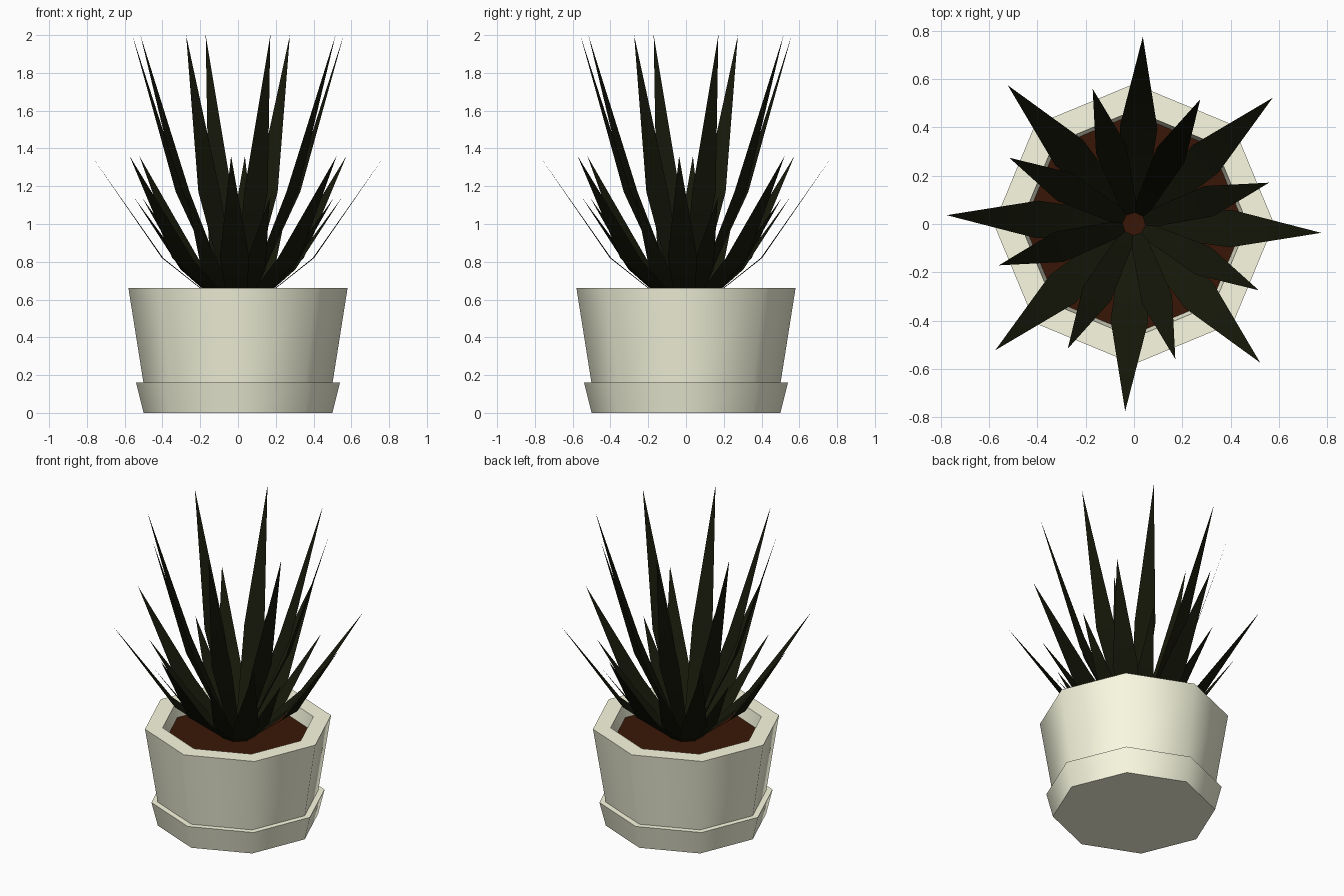
import bpy, math
from math import cos, sin, radians

if "Cube" in bpy.data.objects:
    bpy.data.objects.remove(bpy.data.objects["Cube"])


def material(name, rgb):
    m = bpy.data.materials.new(name)
    m.diffuse_color = (*rgb, 1)
    m.use_nodes = True
    m.node_tree.nodes["Principled BSDF"].inputs["Base Color"].default_value = m.diffuse_color
    return m


CREAM = material("cream_ceramic", (0.96, 0.96, 0.76))
SOIL = material("soil_brown", (0.042, 0.008, 0.002))
LEAF = material("leaf_green", (0.008, 0.009, 0.003))


def make(name, verts, faces, mat):
    me = bpy.data.meshes.new(name)
    me.from_pydata(verts, [], faces)
    me.materials.append(mat)
    ob = bpy.data.objects.new(name, me)
    bpy.context.collection.objects.link(ob)
    bpy.ops.object.select_all(action='DESELECT')
    ob.select_set(True)
    bpy.context.view_layer.objects.active = ob
    bpy.ops.object.shade_smooth_by_angle(angle=radians(60))
    return ob


def lathe(name, profile, mat, cap_start=True, cap_end=True, n=8):
    """Spin an (r, z) profile, listed from the bottom outwards and up, into n sides."""
    verts = [(r * cos(2 * math.pi * i / n), r * sin(2 * math.pi * i / n), z)
             for r, z in profile for i in range(n)]
    faces = [(k * n + i, k * n + (i + 1) % n, (k + 1) * n + (i + 1) % n, (k + 1) * n + i)
             for k in range(len(profile) - 1) for i in range(n)]
    if cap_start:
        faces.append(tuple(reversed(range(n))))
    if cap_end:
        faces.append(tuple(range(len(verts) - n, len(verts))))
    return make(name, verts, faces, mat)


def leaf_ring(name, start, base, kink, tip):
    """Eight flat pointed leaves; base and kink are (r, z, half width), tip is (r, z)."""
    verts, faces = [], []
    for i in range(8):
        a = radians(start + 45 * i)
        o = len(verts)
        for r, z, w in (base, kink, (*tip, 0)):
            for s in ((-w, w) if w else (0,)):
                verts.append((r * cos(a) - s * sin(a), r * sin(a) + s * cos(a), z))
        faces += [(o, o + 2, o + 3, o + 1), (o + 2, o + 4, o + 3)]
    return make(name, verts, faces, LEAF)


# Saucer and tapered pot with thick rim
lathe("saucer", [(0.50, 0), (0.54, 0.16), (0.50, 0.16)], CREAM, cap_end=False)
lathe("pot", [(0.50, 0.155), (0.58, 0.66), (0.47, 0.66), (0.453, 0.56)], CREAM,
      cap_start=False, cap_end=False)

# Soil surface
make("soil", [(0.457 * cos(i * math.pi / 4), 0.457 * sin(i * math.pi / 4), 0.57)
              for i in range(8)], [tuple(range(8))], SOIL)

# Leaf rosettes
leaf_ring("tall_leaves", 17, (0.035, 0.55, 0.03), (0.325, 1.17, 0.065), (0.585, 2.0))
leaf_ring("middle_leaves", 42.3, (0.06, 0.55, 0.045), (0.40, 0.82, 0.078), (0.776, 1.36))
leaf_ring("low_leaves", 17, (0.06, 0.55, 0.035), (0.30, 0.76, 0.06), (0.575, 1.14))
